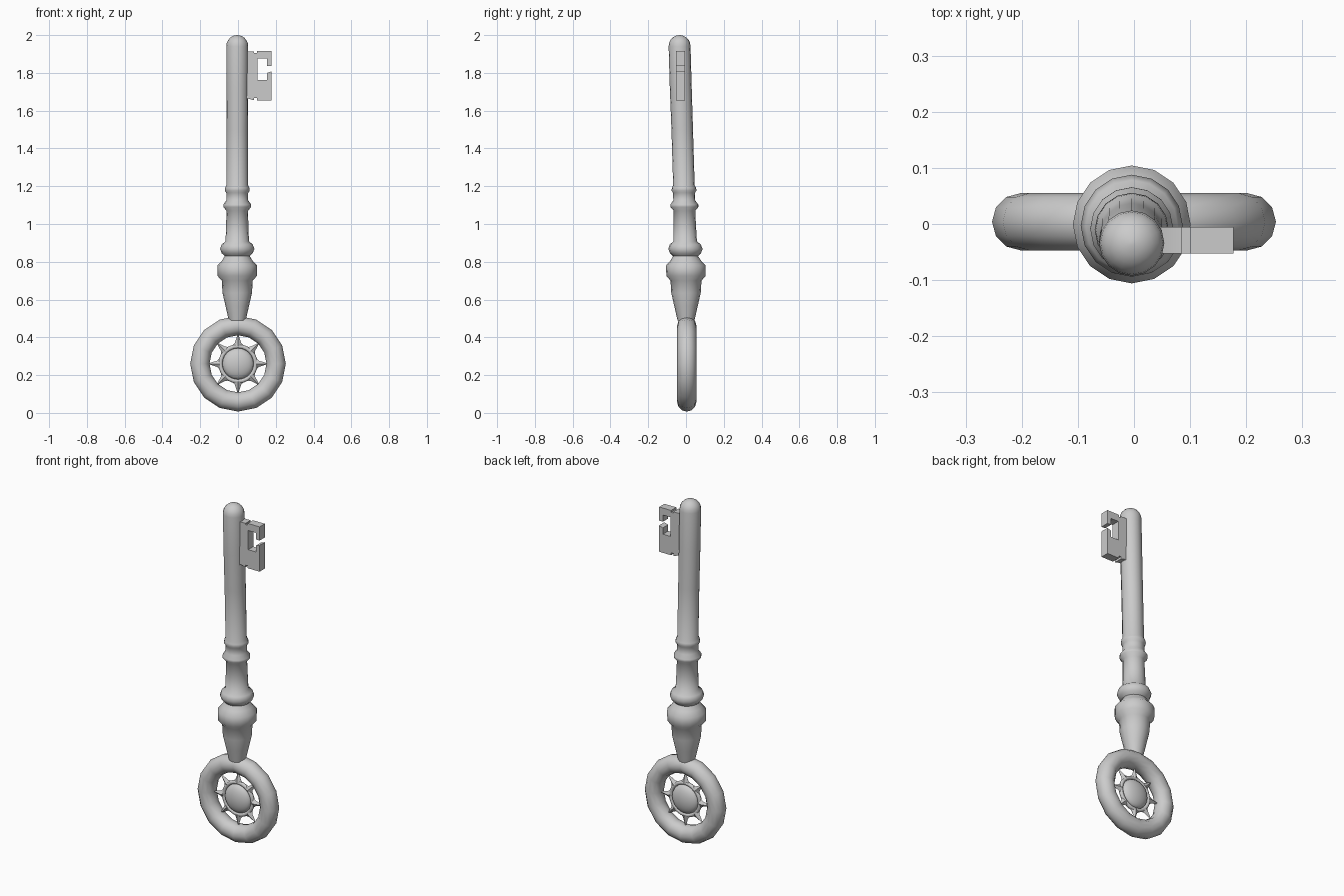
import bpy, bmesh, math
from mathutils import Matrix, Vector

if "Cube" in bpy.data.objects:
    bpy.data.objects.remove(bpy.data.objects["Cube"])

CZ, CY = 0.26, 0.004   # centre of the bow ring


def finish(name, bm, angle=40):
    bmesh.ops.recalc_face_normals(bm, faces=bm.faces)
    me = bpy.data.meshes.new(name)
    bm.to_mesh(me)
    bm.free()
    ob = bpy.data.objects.new(name, me)
    bpy.context.collection.objects.link(ob)
    bpy.ops.object.select_all(action='DESELECT')
    ob.select_set(True)
    bpy.context.view_layer.objects.active = ob
    bpy.ops.object.shade_smooth_by_angle(angle=math.radians(angle))
    return ob


def bend(z):
    # the shaft leans gently forward towards its tip
    pts = [(0.0, 0.0), (0.75, 0.0), (0.9, -0.004), (1.2, -0.011), (1.5, -0.02), (1.9, -0.034), (2.1, -0.034)]
    for (a, ya), (b, yb) in zip(pts, pts[1:]):
        if z <= b:
            return ya + (yb - ya) * (z - a) / (b - a)
    return pts[-1][1]


def lathe(name, profile, n=16):
    bm = bmesh.new()
    rings = []
    for r, z in profile:
        rings.append([bm.verts.new((r * math.cos(2 * math.pi * i / n) - 0.004,
                                    r * math.sin(2 * math.pi * i / n) + bend(z), z)) for i in range(n)])
    for a, b in zip(rings, rings[1:]):
        for i in range(n):
            bm.faces.new((a[i], a[(i + 1) % n], b[(i + 1) % n], b[i]))
    bm.faces.new(rings[0])
    bm.faces.new(rings[-1])
    return finish(name, bm, 50)


def ring(name, major, minor, n, m):
    bpy.ops.mesh.primitive_torus_add(major_radius=major, minor_radius=minor, major_segments=n,
                                     minor_segments=m, location=(0, CY, CZ),
                                     rotation=(math.pi / 2, 0, 0))
    ob = bpy.context.object
    ob.name = name
    bpy.ops.object.shade_smooth_by_angle(angle=math.radians(50))
    return ob


# turned shaft with collars and rounded tip
profile = [(0.045, 0.49), (0.062, 0.565), (0.078, 0.635), (0.082, 0.70), (0.104, 0.725), (0.105, 0.78),
           (0.082, 0.805), (0.066, 0.83), (0.082, 0.845), (0.091, 0.868), (0.082, 0.892), (0.062, 0.908),
           (0.059, 0.99), (0.057, 1.07), (0.074, 1.09), (0.074, 1.103), (0.058, 1.125), (0.058, 1.165),
           (0.066, 1.177), (0.064, 1.192), (0.057, 1.205), (0.057, 1.5), (0.058, 1.72), (0.058, 1.94)]
profile += [(0.058 * math.cos(a), 1.942 + 0.058 * math.sin(a)) for a in (0.3, 0.6, 0.9, 1.2, 1.5)]
lathe("shaft", profile)

# bow ring
ring("bow_ring", 0.202, 0.051, 16, 12)

# sun ornament: hub dome, thin ring and eight rays
bpy.ops.mesh.primitive_uv_sphere_add(segments=20, ring_count=12, radius=0.083, location=(0, CY, CZ),
                                     rotation=(math.pi / 2, 0, 0))
hub = bpy.context.object
hub.name = "hub_dome"
hub.scale = (1, 1, 0.45)
bpy.ops.object.shade_smooth_by_angle(angle=math.radians(50))
ring("sun_ring", 0.093, 0.011, 24, 8)

bm = bmesh.new()
for k in range(8):
    rot = Matrix.Translation((0, CY, CZ)) @ Matrix.Rotation(k * math.pi / 4, 4, 'Y')
    levels = []
    for r, w, d in ((0.094, 0.032, 0.014), (0.112, 0.016, 0.014), (0.157, 0.002, 0.003)):
        levels.append([bm.verts.new(rot @ Vector(p)) for p in
                       ((-w, 0, r), (0, -d, r), (w, 0, r), (0, d, r))])
    for a, b in zip(levels, levels[1:]):
        for i in range(4):
            bm.faces.new((a[i], a[(i + 1) % 4], b[(i + 1) % 4], b[i]))
    bm.faces.new(levels[0])
    bm.faces.new(levels[-1])
finish("sun_rays", bm)

# key bit: notched outline given thickness
outline = [(0.035, 1.92), (0.052, 1.912), (0.085, 1.912), (0.085, 1.905), (0.100, 1.905), (0.100, 1.916),
           (0.177, 1.916), (0.177, 1.836), (0.153, 1.836), (0.153, 1.875), (0.103, 1.875), (0.103, 1.763),
           (0.153, 1.763), (0.153, 1.80), (0.177, 1.808), (0.177, 1.654), (0.100, 1.654), (0.100, 1.668),
           (0.085, 1.668), (0.085, 1.655), (0.052, 1.664), (0.035, 1.64)]
bm = bmesh.new()
face = bm.faces.new([bm.verts.new((x, -0.053, z)) for x, z in outline])
out = bmesh.ops.extrude_face_region(bm, geom=[face], use_keep_orig=True)
bmesh.ops.translate(bm, vec=(0, 0.048, 0), verts=[v for v in out["geom"] if isinstance(v, bmesh.types.BMVert)])
finish("key_bit", bm, 30)
